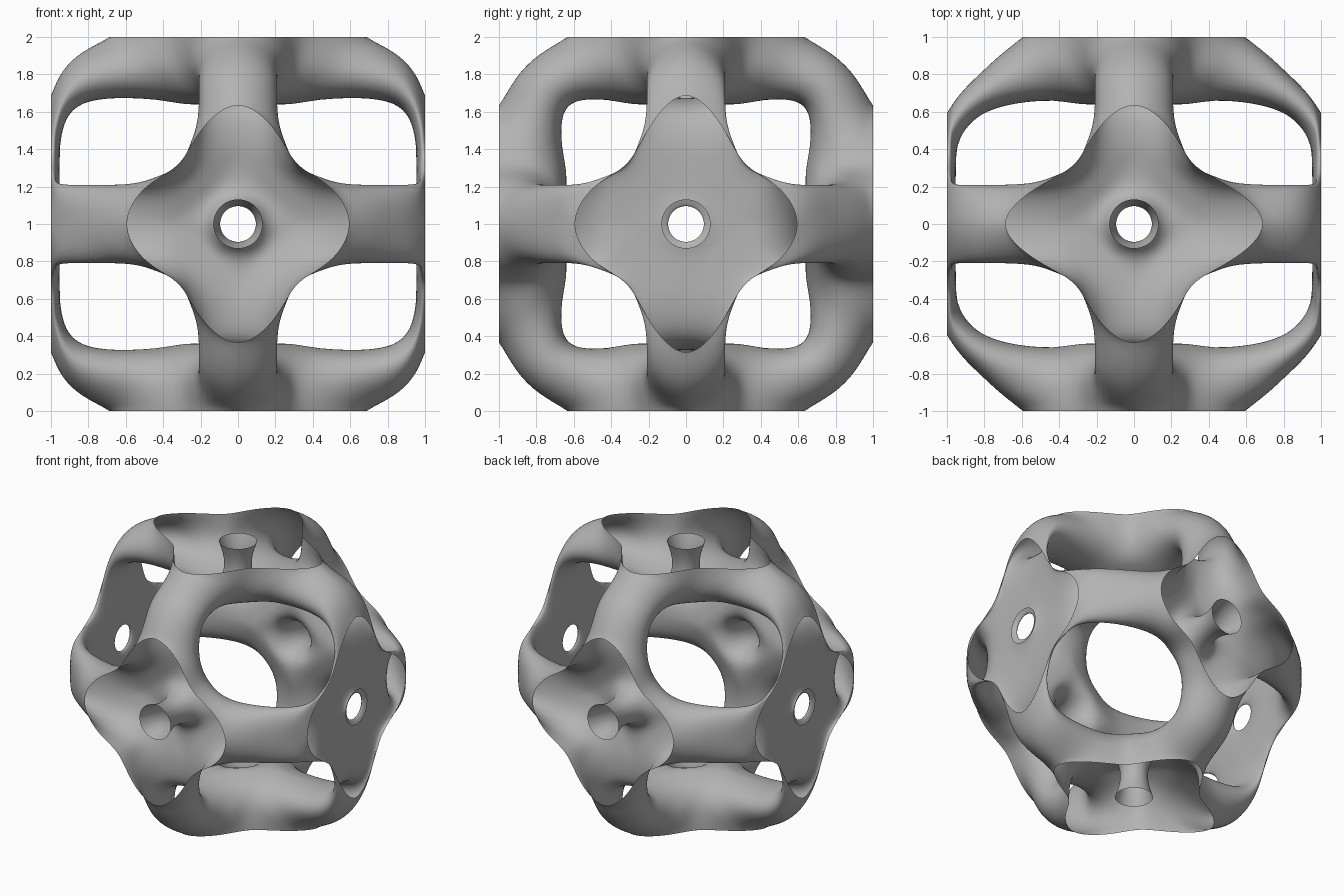
import bpy
import bmesh
from itertools import permutations
from mathutils import Vector

cube = bpy.data.objects.get("Cube")
if cube:
    bpy.data.objects.remove(cube, do_unlink=True)

# One flat colour
grey = bpy.data.materials.new("stone grey")
grey.use_nodes = True
colour = (0.45, 0.45, 0.45, 1)
grey.diffuse_color = colour
grey.node_tree.nodes["Principled BSDF"].inputs["Base Color"].default_value = colour

# Cage columns in (along pad axis, towards next pad, sideways), outside to inside
TUBE = [(.86, .86, 0), (.83, .83, .16), (.75, .75, .23), (.67, .67, .17), (.65, .65, 0)]
TIP = [(1, .68, 0), (.93, .65, .17), (.81, .55, .23), (.7, .46, .16), (.66, .44, 0)]
SIDE = [(1, .5, .22), (.92, .46, .25), (.81, .4, .26), (.7, .34, .19), (.66, .3, .1)]
DIAGONAL = [(1, .3, .3), (.92, .3, .3), (.8, .3, .3), (.7, .26, .26), (.66, .2, .2)]

# The pad floor rises into a small open neck: (height, radius)
NECK = [(.62, .19), (.72, .105), (.87, .09), (1, .135)]
for column, u, v in ((TIP, 1, 0), (SIDE, .92, .38), (DIAGONAL, .71, .71)):
    column += [(h, r * u, r * v) for h, r in NECK]

# Tube reach and tip length, by the axis that each tube's plane faces
REACH = (1.01, 1.04, .95)
TIP_SHIFT = (.02, .1, -.04)


def place(point, axes, is_tube):
    """Turn a cage point to its axes; the left and right pads are shallow."""
    p = Vector((0, 0, 0))
    for axis, value in zip(axes, point):
        p[axis] = value
    if is_tube:
        if 0 in axes[:2]:
            p.x = max(p.x, .86)
        for axis in axes[:2]:
            p[axis] *= REACH[axes[2]]
    elif axes[0] == 0:
        p.x = 1 - (1 - p.x) * .13
    if point == TIP[0]:
        p[axes[1]] += TIP_SHIFT[axes[2]]
    return p


# One octant, made of six matching half sectors
bm = bmesh.new()
even = ((0, 1, 2), (1, 2, 0), (2, 0, 1))
for axes in permutations(range(3)):
    columns = [[bm.verts.new(place(p, axes, col is TUBE)) for p in col]
               for col in (TUBE, TIP, SIDE, DIAGONAL)]
    for left, right in zip(columns, columns[1:]):
        for i in range(min(len(left), len(right)) - 1):
            quad = [left[i], left[i + 1], right[i + 1], right[i]]
            bm.faces.new(quad if axes in even else quad[::-1])
bmesh.ops.remove_doubles(bm, verts=bm.verts, dist=.0005)

mesh = bpy.data.meshes.new("lattice_shell")
bm.to_mesh(mesh)
bm.free()
mesh.materials.append(grey)
shell = bpy.data.objects.new("lattice_shell", mesh)
bpy.context.collection.objects.link(shell)

# Mirror into the whole shell, then round it
mirror = shell.modifiers.new("mirror", "MIRROR")
mirror.use_axis = (True, True, True)
mirror.merge_threshold = .0005
rounding = shell.modifiers.new("rounding", "SUBSURF")
rounding.levels = rounding.render_levels = 3
mesh.shade_smooth()
shell.location.z = 1
